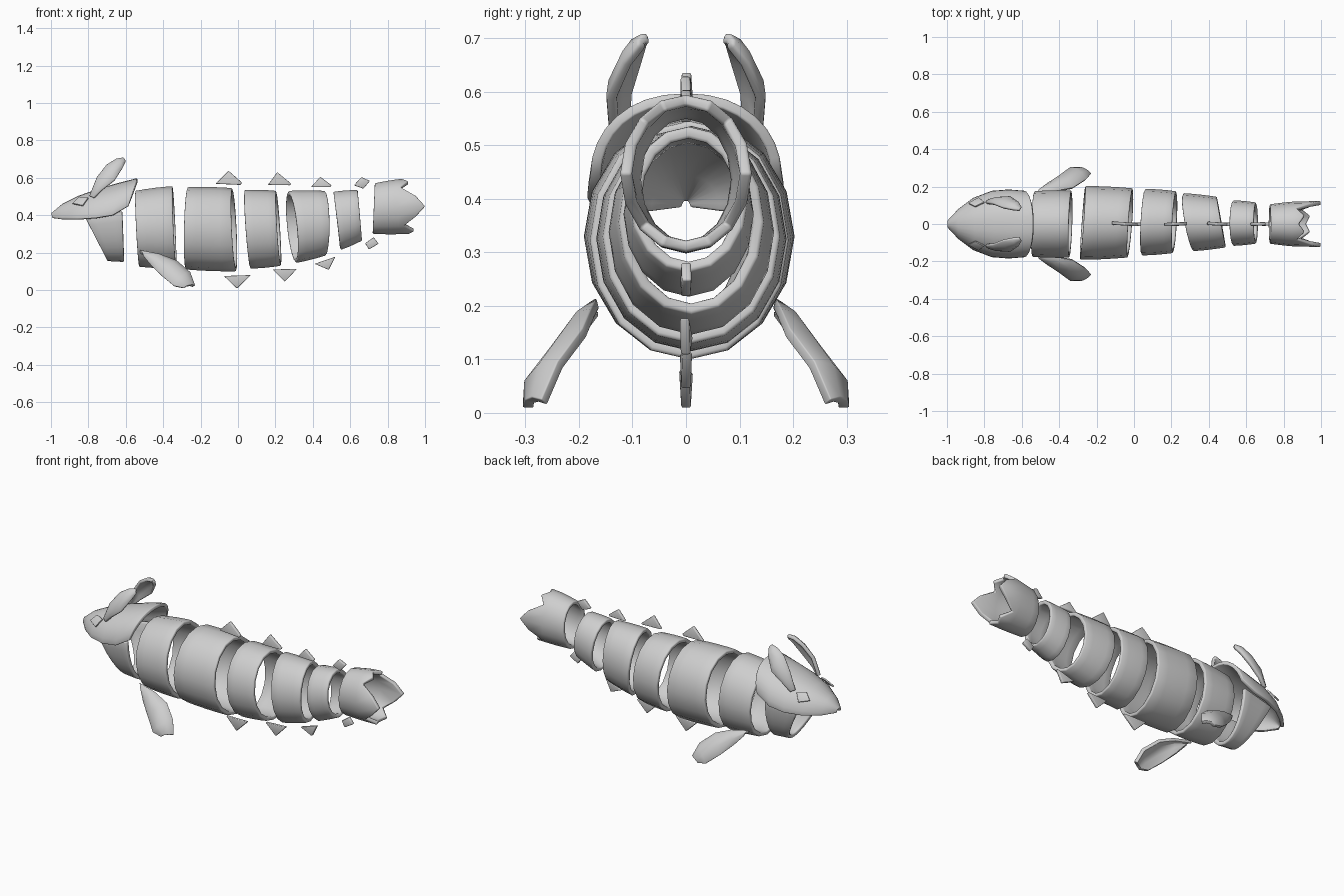
import bpy, bmesh, math
from mathutils import Vector

cube = bpy.data.objects.get("Cube")
if cube:
    bpy.data.objects.remove(cube)

grey = bpy.data.materials.new("plain_grey")
grey.use_nodes = True
grey.diffuse_color = (0.62, 0.62, 0.62, 1)
grey.node_tree.nodes["Principled BSDF"].inputs["Base Color"].default_value = grey.diffuse_color


def finish(name, bm, thick=0, offset=-1, bevel=0.006, mirror=False, angle=40):
    me = bpy.data.meshes.new(name)
    bm.to_mesh(me)
    bm.free()
    me.materials.append(grey)
    ob = bpy.data.objects.new(name, me)
    bpy.context.collection.objects.link(ob)
    if thick:
        m = ob.modifiers.new("shell", "SOLIDIFY")
        m.thickness, m.offset = thick, offset
    if bevel:
        m = ob.modifiers.new("rounding", "BEVEL")
        m.width, m.segments, m.angle_limit = bevel, 2, math.radians(50)
    if mirror:
        ob.modifiers.new("mirror", "MIRROR").use_axis = (False, True, False)
    bpy.ops.object.select_all(action='DESELECT')
    ob.select_set(True)
    bpy.context.view_layer.objects.active = ob
    bpy.ops.object.shade_smooth_by_angle(angle=math.radians(angle))
    return ob


def skin(name, rows, closed=False, **kw):
    """Surface through rows of points."""
    bm = bmesh.new()
    vs = [[bm.verts.new(p) for p in r] for r in rows]
    n = len(rows[0])
    for a, b in zip(vs, vs[1:]):
        for j in range(n if closed else n - 1):
            k = (j + 1) % n
            bm.faces.new((a[j], b[j], b[k], a[k]))
    return finish(name, bm, **kw)


def band(name, tl, tr, bl, br, w0, w1, skew=0, yc=0, bulge=0.015,
         start=0, sweep=360, ends=None, thick=0.022):
    """Oval body ring given by its four side-on corners (x, z) and half widths."""
    tl, tr, bl, br = (Vector((p[0], 0, p[1])) for p in (tl, tr, bl, br))
    closed = sweep == 360
    count = 16
    rows = []
    for i in range(5):
        s = i / 4
        top, bot = tl.lerp(tr, s), bl.lerp(br, s)
        mid, half = (top + bot) / 2, (top - bot) / 2
        w = w0 + (w1 - w0) * s
        swell = 1 + bulge * 4 * s * (1 - s)
        row = []
        for j in range(count if closed else count + 1):
            a = math.radians(start + sweep * j / count)
            p = mid + half * math.cos(a) * swell
            p.y = w * math.sin(a) * swell
            p.x += skew * p.y
            p.y += yc
            if ends and i == 4:
                p.x = ends[min(j, count - j)]
            row.append(p)
        rows.append(row)
    return skin(name, rows, closed, thick=thick)


# Body rings, front to back
band("neck_ring", (-.55, .53), (-.35, .555), (-.53, .125), (-.33, .115), .175, .18, skew=.03)
band("chest_ring", (-.27, .55), (-.03, .545), (-.28, .11), (-.01, .1), .197, .185, skew=.07, yc=.006)
band("belly_ring", (.035, .535), (.205, .53), (.065, .115), (.23, .13), .178, .165, skew=.05, yc=.01)
band("waist_ring", (.27, .53), (.465, .53), (.31, .145), (.47, .185), .155, .135, skew=-.17, yc=.01)
band("rear_ring", (.51, .525), (.64, .535), (.55, .215), (.665, .265), .122, .11, yc=.005)

# Tail ring with a notched trailing edge
band("tail_ring", (.73, .57), (.88, .595), (.72, .30), (.91, .30), .105, .123,
     ends=(.88, .91, .87, .95, 1.0, .95, .89, .94, .92))

# Lower jaw, a half ring open at the top
band("jaw", (-.94, .63), (-.63, .69), (-.70, .155), (-.61, .15), .13, .155,
     start=90, sweep=180, bulge=0)

# Head shell: arches between a spine point and a lower rim point (x, z) with half width
arches = [((-1, .41), (-.995, .385), .02), ((-.94, .46), (-.94, .378), .08),
          ((-.85, .505), (-.86, .378), .14), ((-.75, .54), (-.76, .385), .178),
          ((-.65, .57), (-.67, .40), .185), ((-.54, .598), (-.585, .45), .178)]
rows = []
for top, rim, w in arches:
    row = []
    for j in range(17):
        a = math.radians(-90 + 180 * j / 16)
        f = 1 - math.cos(a)
        row.append((top[0] + (rim[0] - top[0]) * f,
                    math.copysign(w * abs(math.sin(a)) ** .9, a),
                    top[1] + (rim[1] - top[1]) * f))
    rows.append(row)
skin("head_shell", rows, thick=.02)


def blade(name, pairs, push, thick):
    """Mirrored curved blade between two edges, its middle pushed out."""
    push = Vector(push)
    rows = []
    for i, (a, b) in enumerate(pairs):
        a, b = Vector(a), Vector(b)
        f = math.sin(math.pi * (i + .3) / len(pairs))
        rows.append([a, a.lerp(b, .3) + push * f, a.lerp(b, .7) + push * f, b])
    return skin(name, rows, thick=thick, offset=0, mirror=True, angle=50)


blade("side_fins", [((-.525, .165, .205), (-.50, .175, .18)),
                    ((-.42, .175, .185), (-.46, .21, .13)),
                    ((-.33, .19, .15), (-.40, .25, .07)),
                    ((-.26, .235, .09), (-.34, .295, .02)),
                    ((-.235, .265, .02), (-.29, .295, .01))], (0, .018, .018), .02)
blade("head_horns", [((-.79, .11, .50), (-.77, .125, .49)),
                     ((-.75, .105, .60), (-.73, .135, .53)),
                     ((-.70, .085, .665), (-.66, .14, .585)),
                     ((-.65, .075, .695), (-.62, .11, .65)),
                     ((-.61, .07, .70), (-.605, .08, .685))], (0, .012, .01), .02)

# Small eye plates on the head
skin("eye_plates", [[(-.885, .11, .462), (-.85, .092, .497)],
                    [(-.83, .14, .45), (-.80, .115, .492)]],
     thick=.009, bevel=.002, offset=0, mirror=True)


def spike(name, pts, lean=0):
    """Thin flat fin from an outline in x and z."""
    bm = bmesh.new()
    cx = sum(p[0] for p in pts) / len(pts)
    bm.faces.new([bm.verts.new((x, lean * (x - cx), z)) for x, z in pts])
    return finish(name, bm, thick=.018, offset=0, bevel=.004, angle=30)


# Spikes along the back and the belly
spikes = {
    "back_spike": [[(-.12, .568), (-.05, .637), (.02, .575), (.015, .562)],
                   [(.16, .562), (.21, .63), (.285, .568), (.28, .56)],
                   [(.39, .55), (.44, .605), (.50, .56), (.495, .55)],
                   [(.62, .56), (.66, .604), (.705, .583), (.67, .542)]],
    "belly_spike": [[(-.075, .075), (-.005, .008), (.068, .08)],
                    [(.185, .11), (.25, .045), (.315, .113)],
                    [(.41, .14), (.485, .108), (.52, .178)],
                    [(.68, .25), (.70, .217), (.752, .248), (.725, .282)]],
}
for base, shapes in spikes.items():
    for i, pts in enumerate(shapes):
        spike(f"{base}_{i + 1}", pts, lean=-.06 if i % 2 == 0 else .04)
